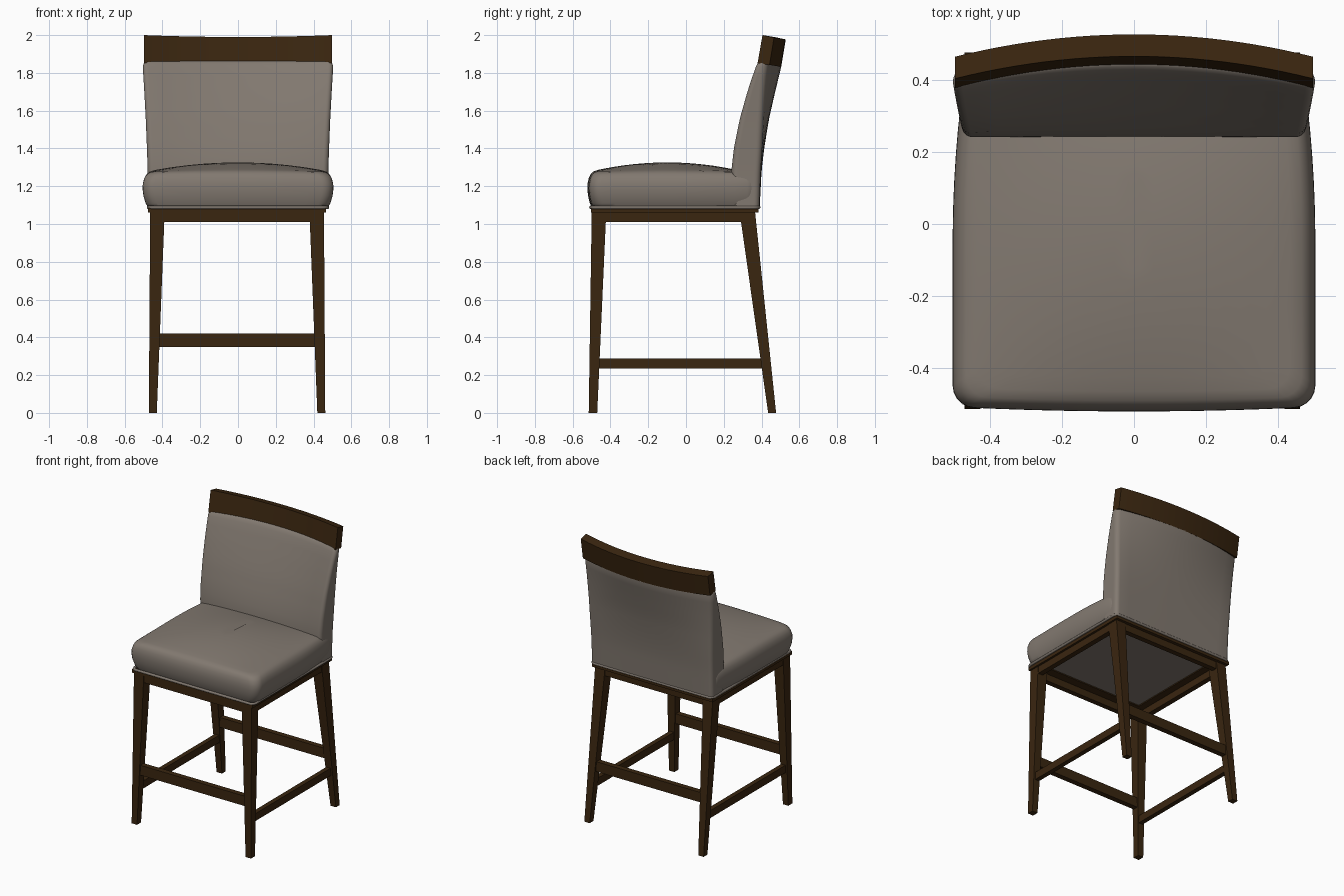
import bpy, bmesh, math
from mathutils import Vector

if "Cube" in bpy.data.objects:
    bpy.data.objects.remove(bpy.data.objects["Cube"], do_unlink=True)


def material(name, rgb):
    m = bpy.data.materials.new(name)
    m.use_nodes = True
    m.diffuse_color = (*rgb, 1)
    bsdf = m.node_tree.nodes["Principled BSDF"]
    bsdf.inputs["Base Color"].default_value = (*rgb, 1)
    bsdf.inputs["Roughness"].default_value = 0.7
    return m


WOOD = material("dark_walnut", (0.042, 0.019, 0.005))
CLOTH = material("warm_grey_fabric", (0.223, 0.191, 0.162))
SHIFT = -0.005  # wooden base sits a touch to the right


def loft(name, rings, mat, smooth=None):
    """Skin closed rings of equal length and cap both ends."""
    bm = bmesh.new()
    loops = [[bm.verts.new(p) for p in ring] for ring in rings]
    n = len(loops[0])
    for a, b in zip(loops, loops[1:]):
        for i in range(n):
            j = (i + 1) % n
            bm.faces.new((a[i], a[j], b[j], b[i]))
    bm.faces.new(loops[0][::-1])
    bm.faces.new(loops[-1])
    bmesh.ops.recalc_face_normals(bm, faces=bm.faces[:])
    mesh = bpy.data.meshes.new(name)
    bm.to_mesh(mesh)
    bm.free()
    mesh.materials.append(mat)
    ob = bpy.data.objects.new(name, mesh)
    bpy.context.collection.objects.link(ob)
    if smooth:
        bpy.ops.object.select_all(action='DESELECT')
        ob.select_set(True)
        bpy.context.view_layer.objects.active = ob
        bpy.ops.object.shade_smooth_by_angle(angle=math.radians(smooth))
    return ob


def rect(x0, x1, y0, y1, z):
    return [(x0, y0, z), (x1, y0, z), (x1, y1, z), (x0, y1, z)]


def box(name, x0, x1, y0, y1, z0, z1, mat=WOOD):
    return loft(name, [rect(x0 + SHIFT, x1 + SHIFT, y0, y1, z) for z in (z0, z1)], mat)


def rounded(w, y0, y1, r, steps=12, arc=5):
    """Rounded rectangle with subdivided sides, as 2D points."""
    r = max(0.002, min(r, w * 0.9, (y1 - y0) * 0.45))
    centres = [(w - r, y0 + r, -90), (w - r, y1 - r, 0),
               (-w + r, y1 - r, 90), (-w + r, y0 + r, 180)]
    corners = []
    for cx, cy, a in centres:
        angles = [math.radians(a + 90 * k / arc) for k in range(arc + 1)]
        corners.append([Vector((cx + r * math.cos(t), cy + r * math.sin(t))) for t in angles])
    pts = []
    for k, c in enumerate(corners):
        nxt = corners[(k + 1) % 4][0]
        pts += c + [c[-1].lerp(nxt, s / steps) for s in range(1, steps)]
    return pts


def blend(table, z):
    """Linear lookup of a row of values by height."""
    for a, b in zip(table, table[1:]):
        if z <= b[0]:
            t = max(0, (z - a[0]) / (b[0] - a[0]))
            return [p + (q - p) * t for p, q in zip(a[1:], b[1:])]
    return table[-1][1:]


# Tapered, splayed legs
def leg(name, side, foot, top):
    rings = []
    for z, (y0, y1), (x0, x1) in ((0, foot, (0.425, 0.467)), (1.07, top, (0.383, 0.46))):
        rings.append(rect(side * x0 + SHIFT, side * x1 + SHIFT, y0, y1, z))
    loft(name, rings, WOOD)


for side, label in ((1, "left"), (-1, "right")):
    leg("front_leg_" + label, side, (-0.515, -0.47), (-0.499, -0.422))
    leg("back_leg_" + label, side, (0.435, 0.477), (0.283, 0.365))
    box("side_stretcher_" + label, *sorted((side * 0.42, side * 0.453)), -0.48, 0.42, 0.235, 0.288)
    box("side_apron_" + label, *sorted((side * 0.42, side * 0.457)), -0.46, 0.33, 1.01, 1.07)
    box("side_ledge_" + label, *sorted((side * 0.37, side * 0.472)), -0.503, 0.385, 1.06, 1.085)

# Cross rails between the legs
box("front_stretcher", -0.43, 0.43, -0.5, -0.462, 0.35, 0.42)
box("back_stretcher", -0.43, 0.43, 0.388, 0.426, 0.35, 0.42)
box("front_apron", -0.42, 0.42, -0.496, -0.46, 1.01, 1.07)
box("back_apron", -0.42, 0.42, 0.325, 0.362, 1.01, 1.07)
box("front_ledge", -0.37, 0.37, -0.503, -0.4, 1.06, 1.085)
box("back_ledge", -0.37, 0.37, 0.28, 0.385, 1.06, 1.085)
box("seat_underside", -0.38, 0.38, -0.41, 0.29, 1.068, 1.09, CLOTH)


# Seat cushion: bulging sides and a crowned top
def seat_ring(inset, z, crowned):
    pts = []
    for p in rounded(0.505 - inset, -0.522 + inset * 0.8, 0.385 - inset * 0.5, 0.06):
        x = p.x * (1 - 0.055 * (max(0, p.y + 0.05) / 0.43) ** 2)
        y = p.y + 0.012 * (x / 0.5) ** 2 * max(0, -p.y / 0.5)
        lift = max(0, 1 - (x / 0.5) ** 2) * max(0, 1 - ((y + 0.1) / 0.42) ** 2)
        pts.append((x, y, z + 0.052 * lift * crowned))
    return pts


profile = [(0.03, 1.085, 0), (0.016, 1.11, 0), (0.004, 1.15, 0), (0, 1.185, 0),
           (0.001, 1.215, 0.1), (0.009, 1.243, 0.4), (0.021, 1.261, 0.7), (0.038, 1.271, 1)]
profile += [(d, 1.274, 1) for d in (0.07, 0.12, 0.18, 0.25, 0.32, 0.39, 0.45, 0.49)]
loft("seat_cushion", [seat_ring(*row) for row in profile], CLOTH, 60)

# Upholstered back: height, half width, front, rear, front bow, rear bow
BACK = [(1.085, 0.476, 0.25, 0.388, 0, 0.002), (1.28, 0.478, 0.24, 0.395, 0, 0.005),
        (1.4, 0.482, 0.252, 0.402, 0.012, 0.012), (1.55, 0.488, 0.28, 0.408, 0.028, 0.03),
        (1.7, 0.496, 0.32, 0.416, 0.044, 0.056), (1.83, 0.504, 0.363, 0.426, 0.055, 0.078),
        (1.86, 0.504, 0.374, 0.43, 0.055, 0.078)]


def back_ring(z, inset=0):
    w, y0, y1, bow0, bow1 = blend(BACK, z)
    w, y0, y1 = w - inset, y0 + inset * 0.8, y1 - inset * 0.8
    pts = []
    for p in rounded(w, y0, y1, 0.028):
        t = (p.y - y0) / (y1 - y0)
        bow = (bow0 + (bow1 - bow0) * t) * max(0, 1 - (p.x / w) ** 2)
        pts.append((p.x, p.y + bow, z))
    return pts


levels = [1.085 + (1.835 - 1.085) * k / 14 for k in range(15)]
rings = [back_ring(z) for z in levels]
rings += [back_ring(1.85, 0.005), back_ring(1.86, 0.012), back_ring(1.863, 0.02)]
loft("back_cushion", rings, CLOTH, 60)

# Bowed, tilted top rail
rail = []
for k in range(25):
    x = -0.498 + 0.996 * k / 24
    bow = 0.062 * (1 - (x / 0.498) ** 2)
    section = [(0.379, 1.852), (0.442, 1.842), (0.466, 1.987), (0.405, 2.0)]
    rail.append([(x, y + bow, z - 0.16 * bow) for y, z in section])
loft("top_rail", rail, WOOD, 30)

# Piping around the lower edge of the upholstery
curve = bpy.data.curves.new("piping", 'CURVE')
curve.dimensions = '3D'
curve.bevel_depth = 0.009
curve.bevel_resolution = 2
outline = rounded(0.474, -0.504, 0.386, 0.03)
spline = curve.splines.new('POLY')
spline.points.add(len(outline) - 1)
for point, p in zip(spline.points, outline):
    point.co = (p.x, p.y, 1.088, 1)
spline.use_cyclic_u = True
curve.materials.append(CLOTH)
bpy.context.collection.objects.link(bpy.data.objects.new("piping", curve))
